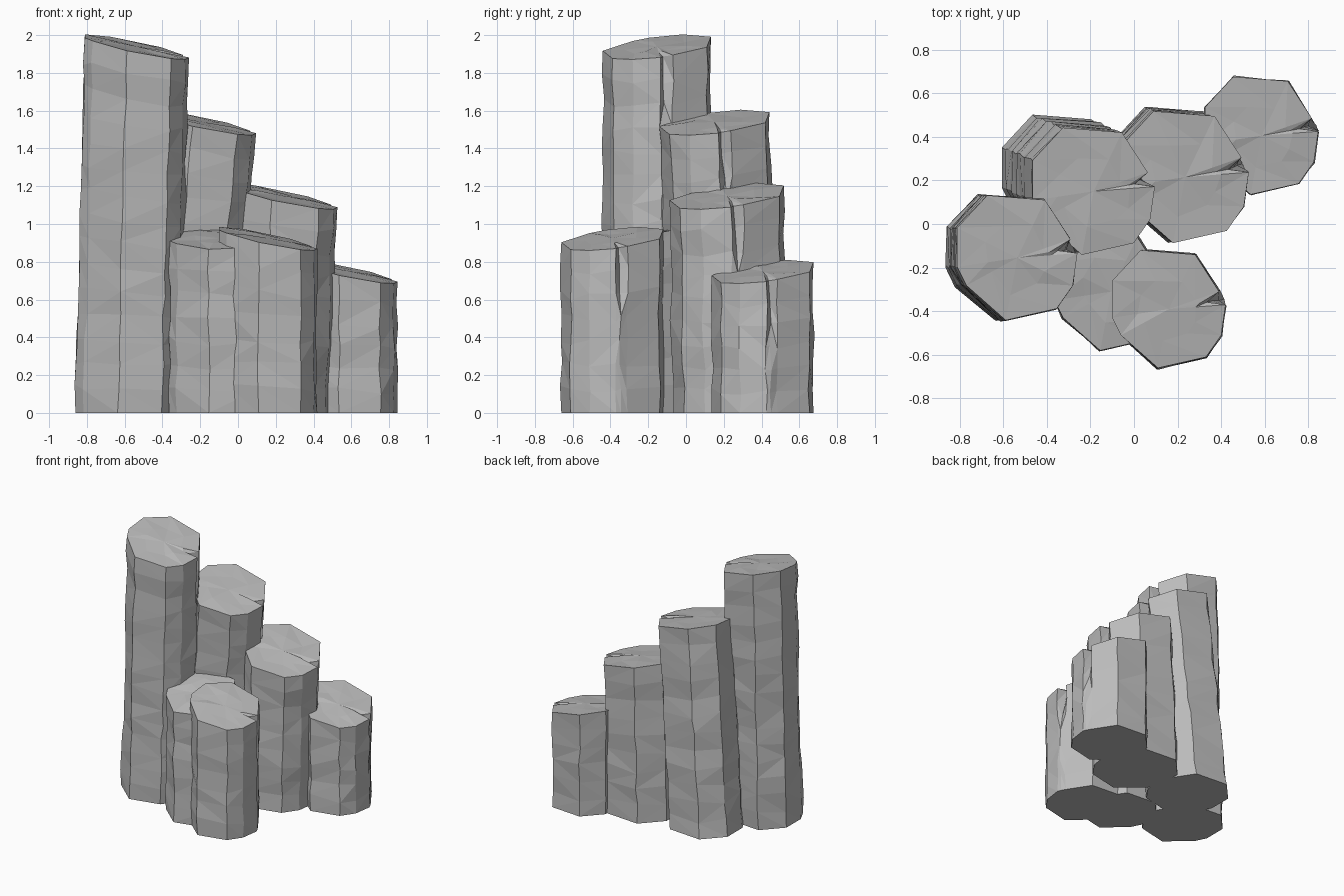
import bpy, bmesh, math, random
from mathutils import Vector

cube = bpy.data.objects.get("Cube")
if cube:
    bpy.data.objects.remove(cube)

stone = bpy.data.materials.new("grey stone")
stone.use_nodes = True
GREY = (0.5, 0.5, 0.5, 1)
stone.diffuse_color = GREY
stone.node_tree.nodes["Principled BSDF"].inputs["Base Color"].default_value = GREY

# Cross-section shared by all columns; the CRACK point is pushed inwards
OUTLINE = [Vector(p) for p in (
    (-.26, .13), (-.13, .27), (.12, .25), (.23, .08), (.25, .045), (.26, .02),
    (.24, -.12), (.17, -.22), (-.05, -.27), (-.22, -.12), (-.26, -.04))]
CRACK = 4


def column(name, centre, height, scale, lean=(0, 0), slope=(-.2, .1), crack=0.4, seed=1):
    """Tapering many-sided column with a sloping top and a crack below its rim."""
    rng = random.Random(seed)
    centre, lean, slope = Vector(centre), Vector(lean), Vector(slope)
    bm = bmesh.new()
    levels = max(6, round(height / .13))
    rings = []
    for i in range(levels + 1):
        t = i / levels
        inner = 0 < i < levels
        belt = rng.uniform(-.018, .012) if inner else 0
        depth = max(0, 1 - (1 - t) * height / crack) if crack else 0
        ring = []
        for k, p in enumerate(OUTLINE):
            q = p * scale
            z = t * (height + slope.dot(q))
            q = q * (1 + belt)
            if k == CRACK:
                q = q * (1 - .3 * depth)
            if inner:
                q = q + Vector((rng.uniform(-1, 1), rng.uniform(-1, 1))) * .007
                z += rng.uniform(-.02, .02)
            q = q + centre + lean * (1 - t)
            ring.append(bm.verts.new((q.x, q.y, z)))
        rings.append(ring)

    # Rough faceted sides
    n = len(OUTLINE)
    for low, high in zip(rings, rings[1:]):
        for k in range(n):
            j = (k + 1) % n
            a, b, c, d = low[k], low[j], high[j], high[k]
            if rng.random() < .5:
                bm.faces.new((a, b, c))
                bm.faces.new((a, c, d))
            else:
                bm.faces.new((a, b, d))
                bm.faces.new((b, c, d))

    # Shallow chipped top
    inside = []
    for p in OUTLINE:
        q = p * scale * rng.uniform(.45, .62)
        z = height + slope.dot(q) + rng.uniform(-.004, .01)
        inside.append(bm.verts.new((q.x + centre.x, q.y + centre.y, z)))
    hub = bm.verts.new((centre.x, centre.y, height + .005))
    for k in range(n):
        j = (k + 1) % n
        bm.faces.new((rings[-1][k], rings[-1][j], inside[j]))
        bm.faces.new((rings[-1][k], inside[j], inside[k]))
        bm.faces.new((inside[k], inside[j], hub))
    bm.faces.new(rings[0])
    bmesh.ops.recalc_face_normals(bm, faces=bm.faces)

    mesh = bpy.data.meshes.new(name)
    bm.to_mesh(mesh)
    bm.free()
    mesh.materials.append(stone)
    obj = bpy.data.objects.new(name, mesh)
    bpy.context.collection.objects.link(obj)
    return obj


# Cluster stepping down from the tall right column to the back left
column("tallest_column", (-.535, -.155), 1.935, 1.06, lean=(-.05, .0), seed=2)
column("second_column", (-.185, .15), 1.535, 1.08, lean=(-.14, .06), seed=3)
column("third_column", (.235, .215), 1.145, 1.12, lean=(-.04, .02), seed=4)
column("front_column", (.16, -.39), .92, 1.0, seed=5)
column("front_side_column", (-.105, -.31), .92, 1.0, slope=(0, .2), crack=0, seed=6)
column("shortest_column", (.585, .405), .745, 1.0, seed=7)
